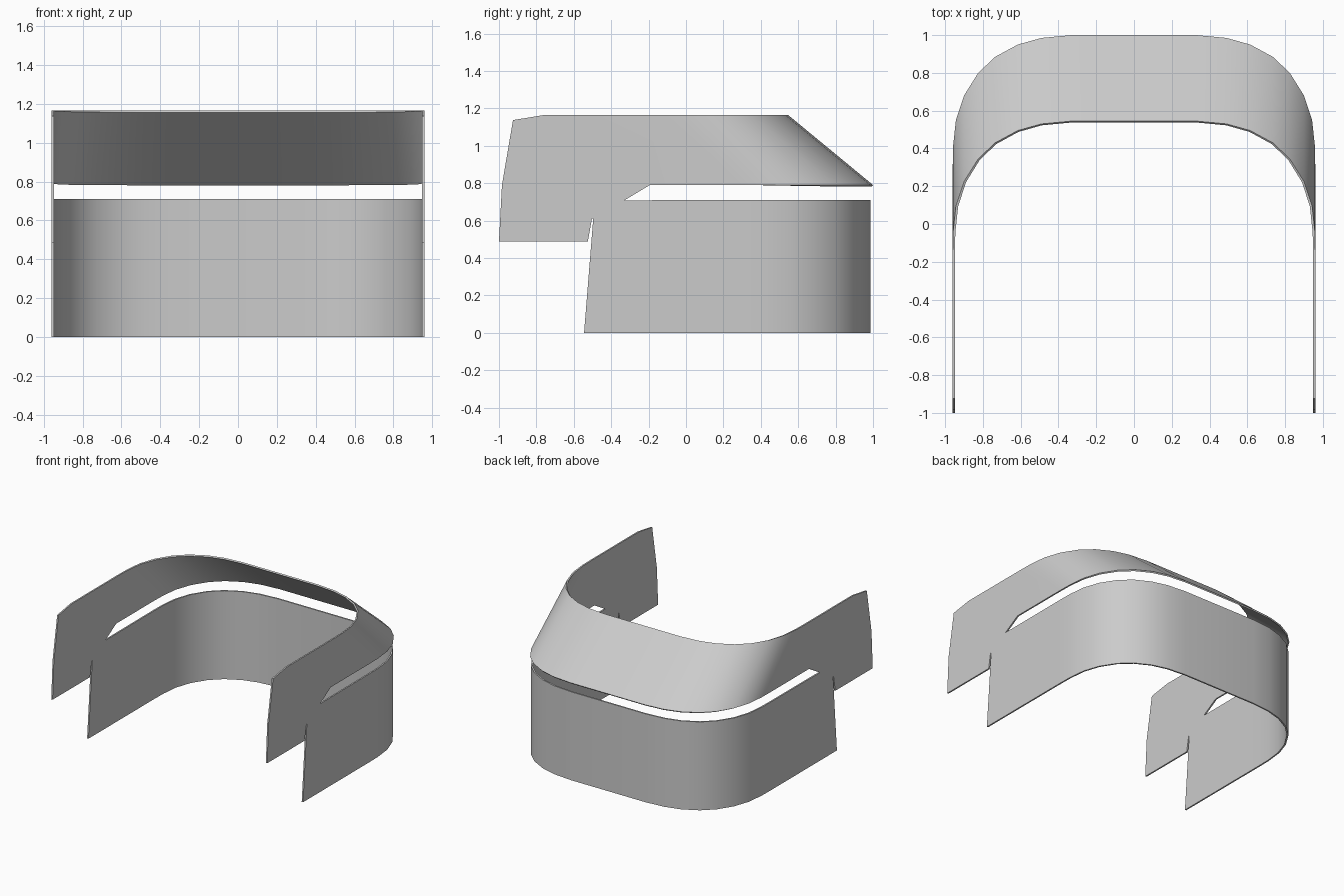
import bpy, bmesh

if "Cube" in bpy.data.objects:
    bpy.data.objects.remove(bpy.data.objects["Cube"])

X = 0.96          # outer half width
START = 0.29      # y where the straight side begins to curve
SHIFT = 0.455     # how far the visor leans back at its top
THICK = 0.012

# Half of the plan curve, from the straight side to the centre line
curve = [(X, START), (0.958, 0.41), (0.943, 0.55), (0.90, 0.68), (0.825, 0.80),
         (0.735, 0.885), (0.615, 0.95), (0.49, 0.985), (0.33, 1.0), (0.0, 1.0)]

bm = bmesh.new()


def strip(lower, upper):
    """Row of quads between two matching point lists; returns its first edge."""
    lo = [bm.verts.new(p) for p in lower]
    up = [bm.verts.new(p) for p in upper]
    for i in range(len(lo) - 1):
        bm.faces.new((lo[i], lo[i + 1], up[i + 1], up[i]))
    return lo[0], up[0]


# Sloping upper band
visor_low, visor_top = strip([(x, y, 0.79) for x, y in curve],
                             [(x, y - SHIFT, 1.165) for x, y in curve])

# Upright lower band, slightly shallower than the visor lip
wall = [(x, START + (y - START) * 0.98) for x, y in curve]
wall_low, wall_top = strip([(x, y, 0.0) for x, y in wall],
                           [(x, y, 0.71) for x, y in wall])

# Flat side panel with the slot and the narrow notch in its outline
rear = [(-0.754, 1.165), (-0.925, 1.137), (-0.984, 0.79), (-1.0, 0.487),
        (-0.525, 0.487), (-0.503, 0.61), (-0.496, 0.61), (-0.545, 0.0)]
slot = [(-0.33, 0.708), (-0.193, 0.79)]
panel = ([visor_low, visor_top]
         + [bm.verts.new((X, y, z)) for y, z in rear]
         + [wall_low, wall_top]
         + [bm.verts.new((X, y, z)) for y, z in slot])
side = bm.faces.new(panel)
bmesh.ops.recalc_face_normals(bm, faces=bm.faces[:])
side.normal_update()
if side.normal.x < 0:
    bmesh.ops.reverse_faces(bm, faces=bm.faces[:])

mesh = bpy.data.meshes.new("wraparound_shell")
bm.to_mesh(mesh)
bm.free()
shell = bpy.data.objects.new("wraparound_shell", mesh)
bpy.context.collection.objects.link(shell)

# Mirror to the other side and thicken inwards
mirror = shell.modifiers.new("mirror", 'MIRROR')
mirror.use_clip = True
solid = shell.modifiers.new("thickness", 'SOLIDIFY')
solid.thickness = THICK
solid.offset = -1
solid.use_even_offset = True

# Apply, then smooth the curves while keeping the cut edges sharp
bpy.context.view_layer.objects.active = shell
shell.select_set(True)
for name in ("mirror", "thickness"):
    bpy.ops.object.modifier_apply(modifier=name)
bpy.ops.object.shade_smooth_by_angle(angle=0.6)
